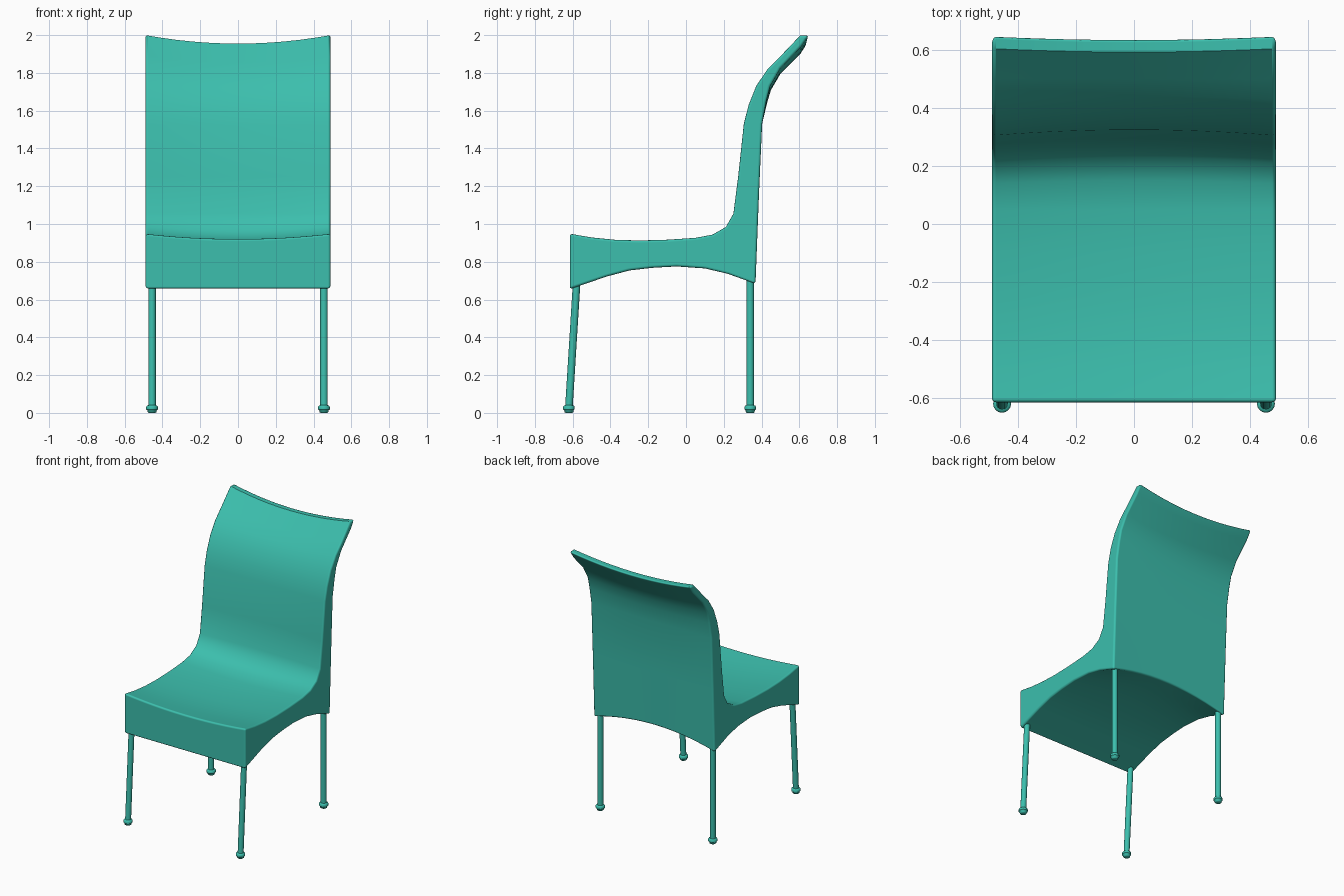
import bpy, bmesh, math
from mathutils import Vector

if "Cube" in bpy.data.objects:
    bpy.data.objects.remove(bpy.data.objects["Cube"])

mat = bpy.data.materials.new("teal plastic")
mat.diffuse_color = (0.045, 0.52, 0.42, 1)
mat.use_nodes = True
mat.node_tree.nodes["Principled BSDF"].inputs["Base Color"].default_value = mat.diffuse_color


def make_object(name, bm, angle=40):
    bmesh.ops.recalc_face_normals(bm, faces=bm.faces[:])
    me = bpy.data.meshes.new(name)
    bm.to_mesh(me)
    bm.free()
    ob = bpy.data.objects.new(name, me)
    bpy.context.collection.objects.link(ob)
    me.materials.append(mat)
    bpy.ops.object.select_all(action='DESELECT')
    ob.select_set(True)
    bpy.context.view_layer.objects.active = ob
    bpy.ops.object.shade_smooth_by_angle(angle=math.radians(angle))
    return ob


# Seat shell: side profile as (y, z, dy, dz); dy/dz is the shift at the middle of the width
PROFILE = [
    (-0.615, 0.655, 0, 0), (-0.615, 0.95, 0, -0.028),
    (-0.5, 0.93, 0, -0.025), (-0.38, 0.918, 0, -0.025), (-0.25, 0.914, 0, -0.025),
    (-0.1, 0.918, 0, -0.025), (0.05, 0.928, 0, -0.025), (0.14, 0.945, 0.01, -0.025),
    (0.21, 0.985, 0.02, -0.02), (0.25, 1.055, 0.02, 0), (0.275, 1.25, 0.02, 0),
    (0.305, 1.53, 0.02, -0.01), (0.33, 1.63, 0.02, -0.015), (0.37, 1.73, 0.015, -0.02),
    (0.43, 1.82, 0.01, -0.03), (0.5, 1.89, 0, -0.035), (0.605, 2.0, -0.012, -0.045),
    (0.652, 2.0, -0.012, -0.045), (0.61, 1.94, -0.005, -0.04), (0.5, 1.825, 0, -0.03),
    (0.445, 1.73, 0.005, -0.02), (0.425, 1.65, 0.004, -0.01), (0.403, 1.53, 0, 0),
    (0.386, 1.15, 0, 0), (0.368, 0.68, 0, 0.07), (0.22, 0.735, 0, 0.035),
    (0.1, 0.764, 0, 0.015), (-0.05, 0.775, 0, 0.005), (-0.18, 0.768, 0, 0),
    (-0.3, 0.754, 0, 0), (-0.42, 0.722, 0, 0),
]
HALF, COLS = 0.49, 12
bm = bmesh.new()
rings = []
for i in range(COLS + 1):
    t = 2 * i / COLS - 1
    d = 1 - t * t
    rings.append([bm.verts.new((HALF * t, y + dy * d, z + dz * d)) for y, z, dy, dz in PROFILE])
n = len(PROFILE)
for a, b in zip(rings, rings[1:]):
    for j in range(n):
        k = (j + 1) % n
        bm.faces.new((a[j], a[k], b[k], b[j]))
bm.faces.new(rings[0])
bm.faces.new(rings[-1])
shell = make_object("seat_and_back", bm)
bev = shell.modifiers.new("soft edges", 'BEVEL')
bev.width = 0.014
bev.segments = 3
bev.limit_method = 'ANGLE'
bev.angle_limit = math.radians(50)
bev.harden_normals = True


# Lathe helper: rings of (centre, radius) closed at both ends
def lathe(name, sections, sides=16):
    bm = bmesh.new()
    rings = [[bm.verts.new(Vector(c) + Vector((r * math.cos(2 * math.pi * s / sides),
                                               r * math.sin(2 * math.pi * s / sides), 0)))
              for s in range(sides)] for c, r in sections]
    for a, b in zip(rings, rings[1:]):
        for s in range(sides):
            k = (s + 1) % sides
            bm.faces.new((a[s], a[k], b[k], b[s]))
    bm.faces.new(rings[0])
    bm.faces.new(rings[-1])
    return make_object(name, bm)


# Legs with rounded feet
FOOT = [(0.0, 0.018), (0.004, 0.023), (0.014, 0.025), (0.019, 0.031),
        (0.032, 0.031), (0.038, 0.027), (0.041, 0.019)]
for side, x in (("left", -0.455), ("right", 0.455)):
    for place, y_foot, y_top, z_top in (("front", -0.62, -0.577, 0.72), ("back", 0.34, 0.34, 0.75)):
        lathe(f"{place}_{side}_leg", [((x, y_foot, 0.03), 0.02), ((x, y_top, z_top), 0.02)])
        lathe(f"{place}_{side}_foot", [((x, y_foot, z), r) for z, r in FOOT])
